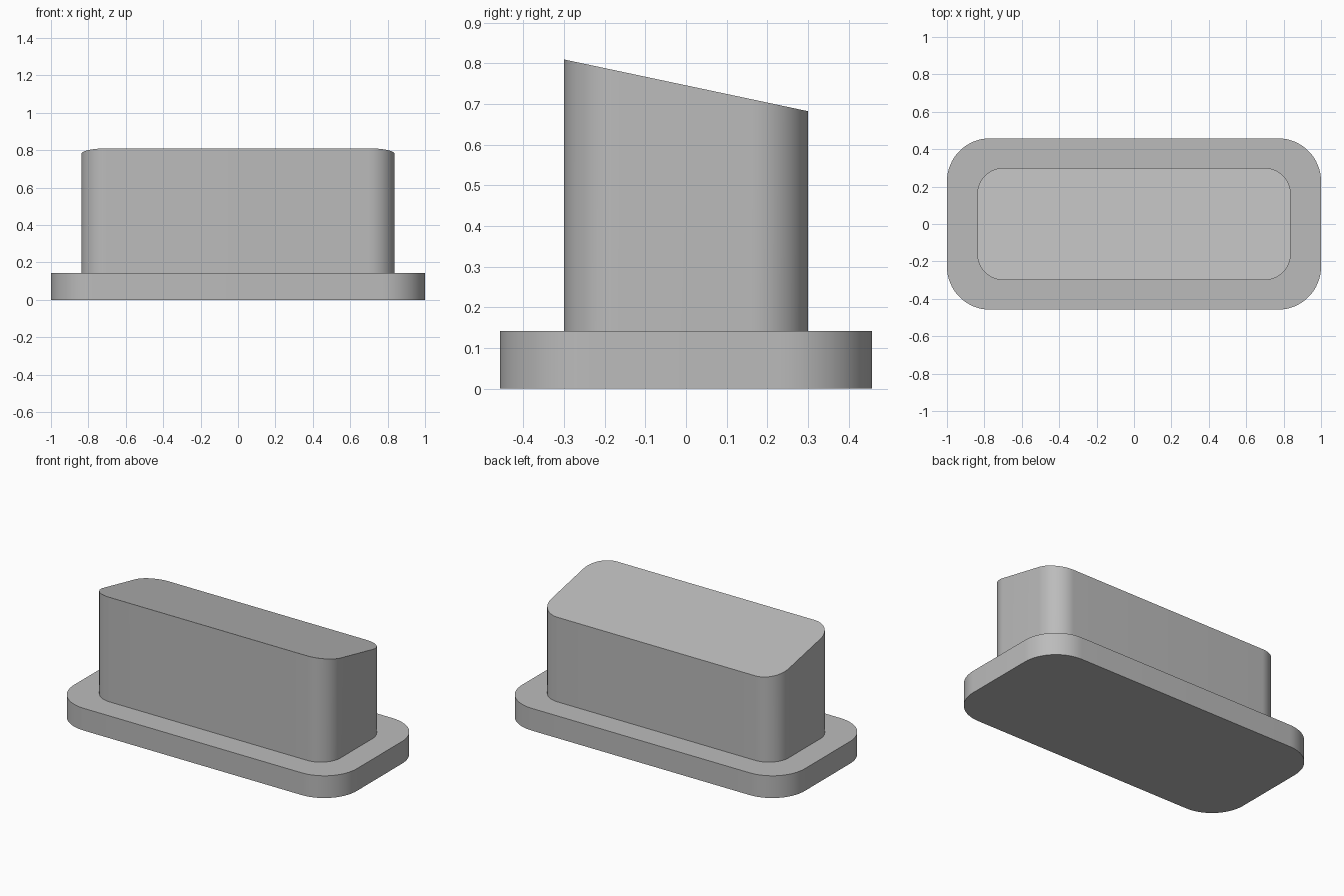
import bpy
import bmesh
from math import cos, sin, pi, radians

cube = bpy.data.objects.get("Cube")
if cube:
    bpy.data.objects.remove(cube, do_unlink=True)

grey = bpy.data.materials.new("plain grey")
grey.use_nodes = True
colour = (0.5, 0.5, 0.5, 1)
grey.diffuse_color = colour
grey.node_tree.nodes["Principled BSDF"].inputs["Base Color"].default_value = colour


def rounded_outline(half_x, half_y, radius, steps=16):
    """Counter-clockwise rounded rectangle."""
    points = []
    for corner, (sx, sy) in enumerate([(1, 1), (-1, 1), (-1, -1), (1, -1)]):
        for i in range(steps + 1):
            a = (corner + i / steps) * pi / 2
            points.append((sx * (half_x - radius) + radius * cos(a),
                           sy * (half_y - radius) + radius * sin(a)))
    return points


def rounded_block(name, half_x, half_y, radius, bottom, top, slope=0):
    """Extruded rounded rectangle whose top may tilt along y."""
    bm = bmesh.new()
    outline = rounded_outline(half_x, half_y, radius)
    low = [bm.verts.new((x, y, bottom)) for x, y in outline]
    high = [bm.verts.new((x, y, top + slope * y)) for x, y in outline]
    bm.faces.new(low[::-1])
    bm.faces.new(high)
    for i in range(len(outline)):
        j = (i + 1) % len(outline)
        bm.faces.new((low[i], low[j], high[j], high[i]))
    mesh = bpy.data.meshes.new(name)
    bm.to_mesh(mesh)
    bm.free()
    mesh.materials.append(grey)
    obj = bpy.data.objects.new(name, mesh)
    bpy.context.collection.objects.link(obj)
    bpy.ops.object.select_all(action="DESELECT")
    obj.select_set(True)
    bpy.context.view_layer.objects.active = obj
    bpy.ops.object.shade_smooth_by_angle(angle=radians(30))
    return obj


# Flat flange, and the upright plug with its top sloping down to the back
rounded_block("base_flange", 1.0, 0.458, 0.23, 0, 0.142)
rounded_block("sloped_plug", 0.838, 0.3, 0.14, 0.135, 0.746, slope=-0.212)
